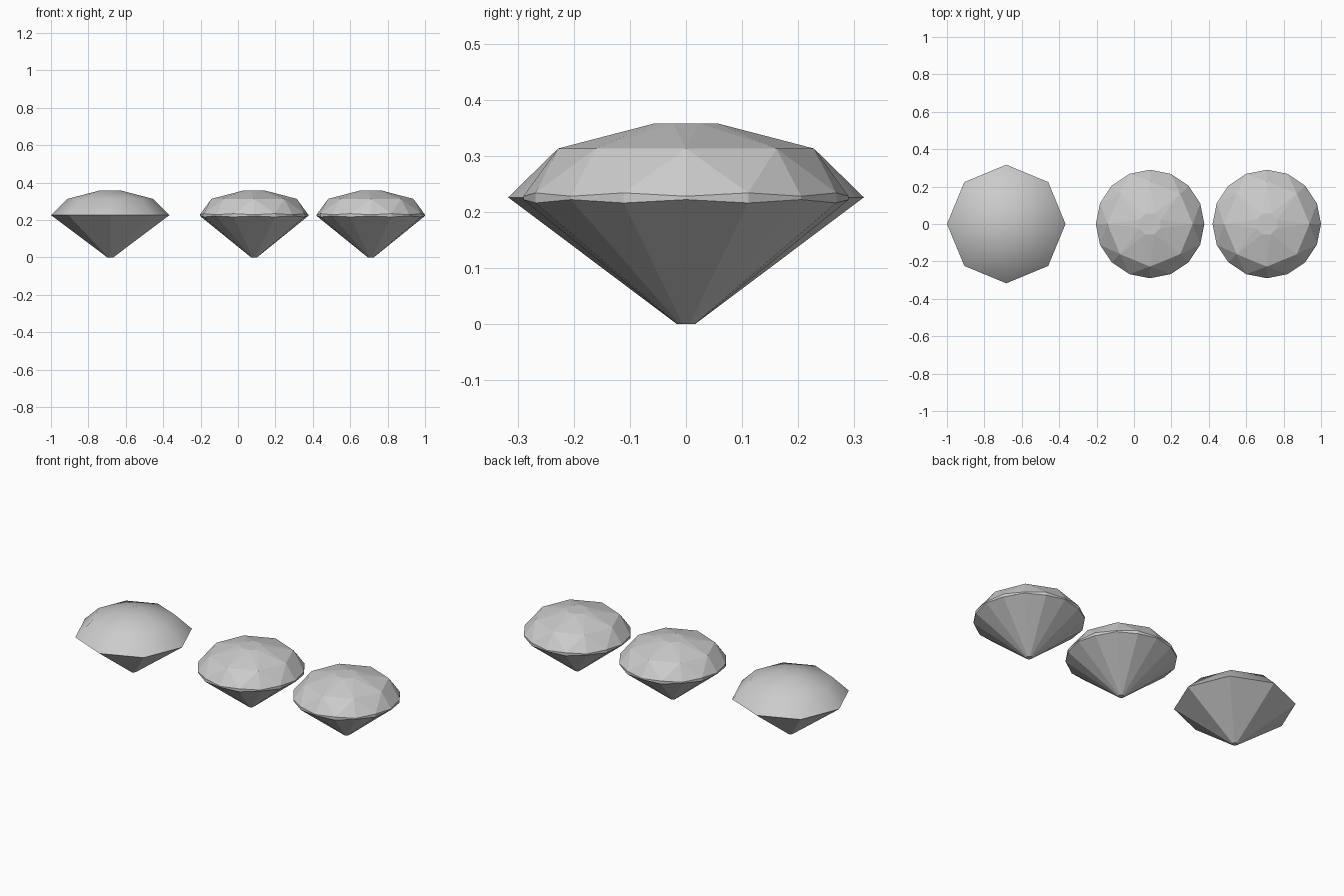
import bpy, bmesh
from math import sin, cos, pi

if "Cube" in bpy.data.objects:
    bpy.data.objects.remove(bpy.data.objects["Cube"])

TABLE = (0.060, 0.358)    # radius, height
CROWN = (0.228, 0.313)
CULET = 0.016


def ring(bm, n, r, heights, turn=0.0):
    """Ring of n vertices; heights are cycled around the ring."""
    return [bm.verts.new((r * cos(2 * pi * i / n + turn),
                          r * sin(2 * pi * i / n + turn),
                          heights[i % len(heights)])) for i in range(n)]


def bridge(bm, low, high):
    n = len(low)
    return [bm.faces.new((low[i], low[(i + 1) % n], high[(i + 1) % n], high[i]))
            for i in range(n)]


def crown_top(bm):
    """Table, star facets and the triangles between them."""
    table = ring(bm, 8, TABLE[0], [TABLE[1]], pi / 8)
    mid = ring(bm, 8, CROWN[0], [CROWN[1]])
    faces = [bm.faces.new(table)]
    for i in range(8):
        j = (i + 1) % 8
        faces.append(bm.faces.new((mid[i], table[i], table[i - 1])))
        faces.append(bm.faces.new((mid[i], mid[j], table[i])))
    return mid, faces


def finish(bm, name, x):
    bmesh.ops.recalc_face_normals(bm, faces=bm.faces[:])
    mesh = bpy.data.meshes.new(name)
    bm.to_mesh(mesh)
    bm.free()
    obj = bpy.data.objects.new(name, mesh)
    obj.location.x = x
    bpy.context.collection.objects.link(obj)


def brilliant_gem(name, x):
    bm = bmesh.new()
    mid, _ = crown_top(bm)
    # Scalloped girdle with 16 sides
    upper = ring(bm, 16, 0.29, [0.228, 0.234])
    lower = ring(bm, 16, 0.29, [0.222, 0.216])
    bridge(bm, lower, upper)
    # Upper girdle triangles
    for i in range(8):
        a, b, c = upper[2 * i], upper[2 * i + 1], upper[(2 * i + 2) % 16]
        m, k = mid[i], mid[(i + 1) % 8]
        bm.faces.new((a, b, m))
        bm.faces.new((b, k, m))
        bm.faces.new((b, c, k))
    # Pavilion and culet
    culet = ring(bm, 16, CULET, [0.0])
    bridge(bm, culet, lower)
    bm.faces.new(culet)
    finish(bm, name, x)


def simple_gem(name, x):
    bm = bmesh.new()
    mid, crown = crown_top(bm)
    # Sharp octagonal girdle
    girdle = ring(bm, 8, 0.317, [0.226])
    crown += bridge(bm, girdle, mid)
    # Smooth crown over a flat-faced pavilion
    for f in crown:
        f.smooth = True
    culet = ring(bm, 8, CULET, [0.0])
    bridge(bm, culet, girdle)
    bm.faces.new(culet)
    for i in range(8):
        bm.edges.get((girdle[i], girdle[(i + 1) % 8])).smooth = False
    finish(bm, name, x)


simple_gem("octagonal_gem", -0.683)
brilliant_gem("middle_gem", 0.086)
brilliant_gem("right_gem", 0.71)
